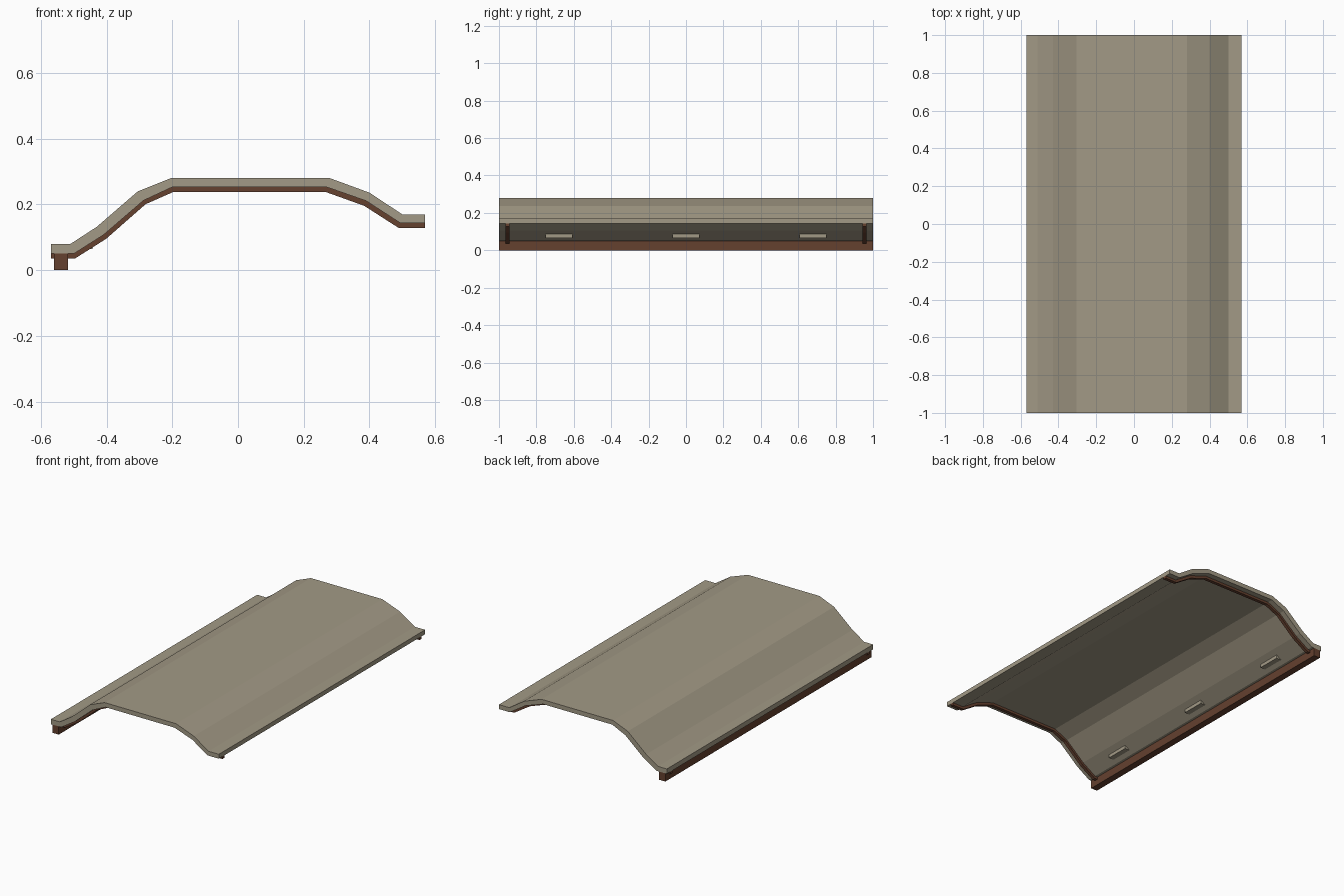
import bpy, bmesh

if "Cube" in bpy.data.objects:
    bpy.data.objects.remove(bpy.data.objects["Cube"])


def material(name, color):
    m = bpy.data.materials.new(name)
    m.diffuse_color = (*color, 1)
    m.use_nodes = True
    m.node_tree.nodes["Principled BSDF"].inputs["Base Color"].default_value = m.diffuse_color
    return m


TAN = material("weathered tan", (0.365, 0.323, 0.238))
BROWN = material("rust brown", (0.130, 0.052, 0.028))


def extrude_profile(name, upper, lower, y0, y1, mat):
    """Solid strip between two matching x-z lines, running from y0 to y1."""
    bm = bmesh.new()
    rings = [[bm.verts.new((x, y, z)) for x, z in pts]
             for pts in (upper, lower) for y in (y0, y1)]
    uf, ub, lf, lb = rings
    n = len(upper)
    for i in range(n - 1):
        for a, b in ((uf, ub), (lf, lb), (uf, lf), (ub, lb)):
            bm.faces.new((a[i], a[i + 1], b[i + 1], b[i]))
    for i in (0, n - 1):
        bm.faces.new((uf[i], ub[i], lb[i], lf[i]))
    bmesh.ops.recalc_face_normals(bm, faces=bm.faces)
    me = bpy.data.meshes.new(name)
    bm.to_mesh(me)
    bm.free()
    me.materials.append(mat)
    ob = bpy.data.objects.new(name, me)
    bpy.context.collection.objects.link(ob)
    return ob


def box(name, x, y, z, mat):
    return extrude_profile(name, [(x[0], z[1]), (x[1], z[1])],
                           [(x[0], z[0]), (x[1], z[0])], y[0], y[1], mat)


# Cross-section lines: top of the sheet, its underside, bottom of the ribs
top = [(-0.57, 0.08), (-0.51, 0.08), (-0.43, 0.132), (-0.305, 0.24), (-0.205, 0.28),
       (0.28, 0.28), (0.40, 0.236), (0.50, 0.17), (0.57, 0.17)]
under = [(-0.57, 0.05), (-0.50, 0.05), (-0.41, 0.107), (-0.288, 0.212), (-0.20, 0.253),
         (0.27, 0.253), (0.39, 0.211), (0.495, 0.143), (0.57, 0.143)]
rib_low = [(-0.57, 0.035), (-0.497, 0.035), (-0.402, 0.095), (-0.281, 0.201), (-0.197, 0.238),
           (0.267, 0.238), (0.384, 0.196), (0.49, 0.128), (0.57, 0.128)]

# Bent roof sheet
extrude_profile("roof_sheet", top, under, -1, 1, TAN)

# Ribs following the underside near each end
for label, y in (("front", -0.955), ("back", 0.955)):
    extrude_profile(label + "_rib", under, rib_low, y - 0.01, y + 0.01, BROWN)

# Beam along the low edge
box("edge_beam", (-0.56, -0.517), (-1, 1), (0, 0.05), BROWN)

# Small blocks under the low slope
for i, y in enumerate((-0.68, 0, 0.68)):
    box(f"under_block_{i + 1}", (-0.476, -0.443), (y - 0.072, y + 0.072), (0.065, 0.088), TAN)
